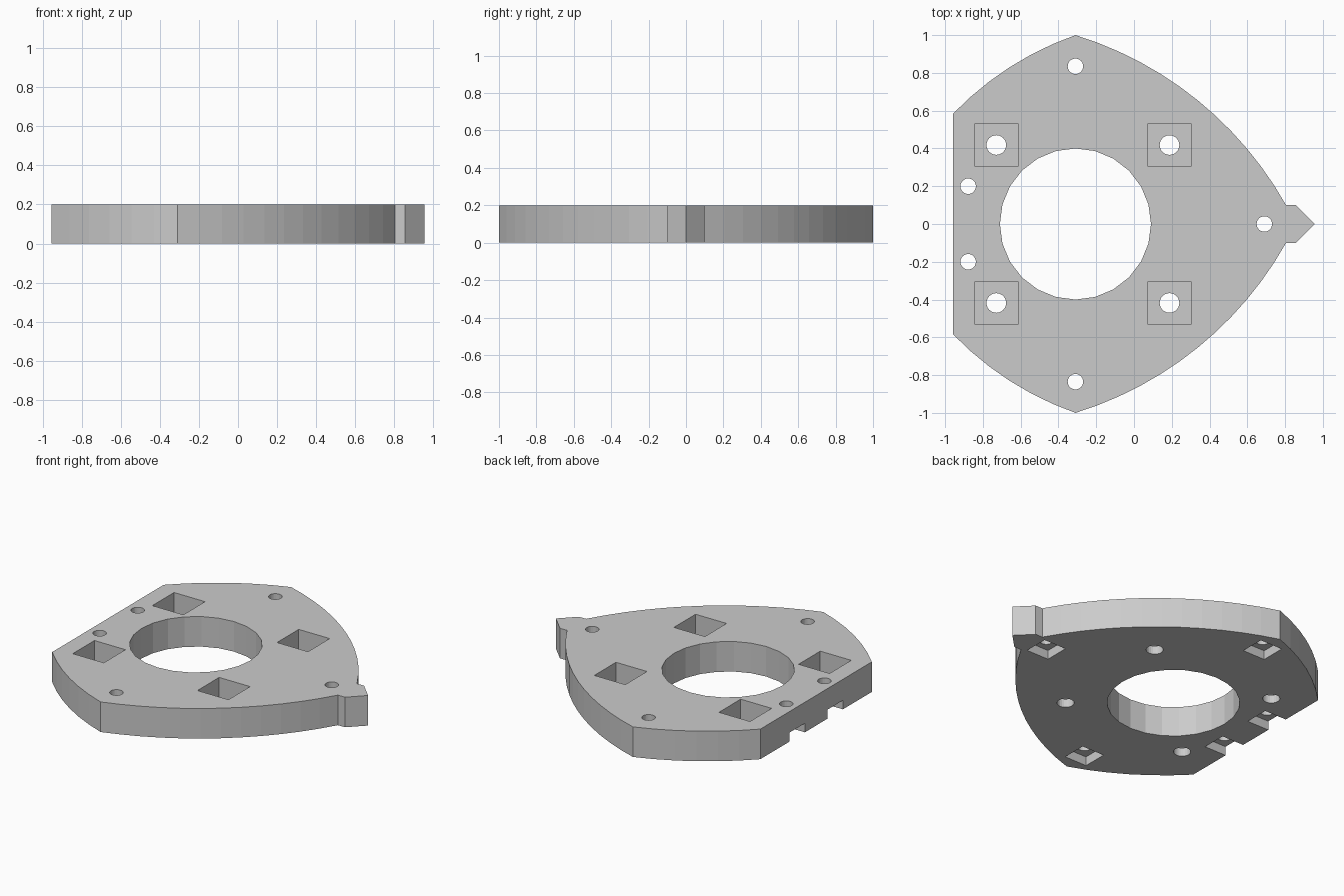
import bpy
import bmesh
import math
from mathutils import Vector, Matrix

if "Cube" in bpy.data.objects:
    bpy.data.objects.remove(bpy.data.objects["Cube"], do_unlink=True)

THICK = 0.2
RING_X = -0.31

grey = bpy.data.materials.new("plain grey")
grey.use_nodes = True
grey.diffuse_color = (0.6, 0.6, 0.6, 1)
grey.node_tree.nodes["Principled BSDF"].inputs["Base Color"].default_value = (0.6, 0.6, 0.6, 1)


def add_object(name, bm):
    bmesh.ops.recalc_face_normals(bm, faces=bm.faces)
    mesh = bpy.data.meshes.new(name)
    bm.to_mesh(mesh)
    bm.free()
    mesh.materials.append(grey)
    obj = bpy.data.objects.new(name, mesh)
    bpy.context.collection.objects.link(obj)
    return obj


def arc(a, b, sagitta, steps):
    """Points from a to b on a circle bulging outward (a to b runs clockwise)."""
    a, b = Vector(a), Vector(b)
    half = (b - a).length / 2
    along = (b - a).normalized()
    out = Vector((-along.y, along.x))
    radius = (half ** 2 + sagitta ** 2) / (2 * sagitta)
    centre = (a + b) / 2 + out * (sagitta - radius)
    span = math.asin(half / radius)
    angles = [span * (2 * i / steps - 1) for i in range(steps + 1)]
    return [centre + radius * (along * math.sin(t) + out * math.cos(t)) for t in angles]


# Plate outline: back half, then mirrored for the front half
back = arc((-0.957, 0.585), (RING_X, 1), 0.045, 6)
back += arc((RING_X, 1), (0.805, 0.1), 0.138, 12)[1:]
back.append(Vector((0.857, 0.1)))
outline = back + [Vector((0.957, 0))] + [Vector((p.x, -p.y)) for p in reversed(back)]

bm = bmesh.new()
face = bm.faces.new([bm.verts.new((p.x, p.y, 0)) for p in outline])
up = bmesh.ops.extrude_face_region(bm, geom=[face])
bmesh.ops.translate(bm, vec=(0, 0, THICK),
                    verts=[v for v in up["geom"] if isinstance(v, bmesh.types.BMVert)])
plate = add_object("mounting_plate", bm)


def cut(bm):
    """Subtract a shape from the plate and discard the cutter."""
    cutter = add_object("cutter", bm)
    cutter.hide_render = True
    mod = plate.modifiers.new("cut", 'BOOLEAN')
    mod.operation = 'DIFFERENCE'
    mod.solver = 'EXACT'
    mod.object = cutter
    bpy.context.view_layer.objects.active = plate
    bpy.ops.object.modifier_apply(modifier=mod.name)
    bpy.data.objects.remove(cutter, do_unlink=True)


def cut_hole(x, y, radius, sides):
    bm = bmesh.new()
    bmesh.ops.create_cone(bm, cap_ends=True, segments=sides, radius1=radius, radius2=radius,
                          depth=1, matrix=Matrix.Translation((x, y, THICK / 2)))
    cut(bm)


def cut_box(x0, x1, y, width, z0, z1):
    bm = bmesh.new()
    bmesh.ops.create_cube(bm, size=1)
    bmesh.ops.scale(bm, vec=(x1 - x0, width, z1 - z0), verts=bm.verts)
    bmesh.ops.translate(bm, vec=((x0 + x1) / 2, y, (z0 + z1) / 2), verts=bm.verts)
    cut(bm)


# Large central opening
cut_hole(RING_X, 0, 0.4, 24)

# Four screw holes with square pockets in the top
for x in (-0.729, 0.188):
    for y in (-0.418, 0.418):
        cut_box(x - 0.114, x + 0.114, y, 0.228, 0.055, THICK + 0.1)
        cut_hole(x, y, 0.052, 24)

# Corner screw holes with square pockets in the underside
for x, y in ((RING_X, 0.835), (RING_X, -0.835), (0.69, 0)):
    cut_box(x - 0.082, x + 0.082, y, 0.164, -0.1, 0.06)
    cut_hole(x, y, 0.041, 24)

# Flat-edge screw holes with underside slots open to the edge
for y in (-0.2, 0.2):
    cut_box(-1.1, -0.796, y, 0.164, -0.1, 0.06)
    cut_hole(-0.878, y, 0.041, 24)
